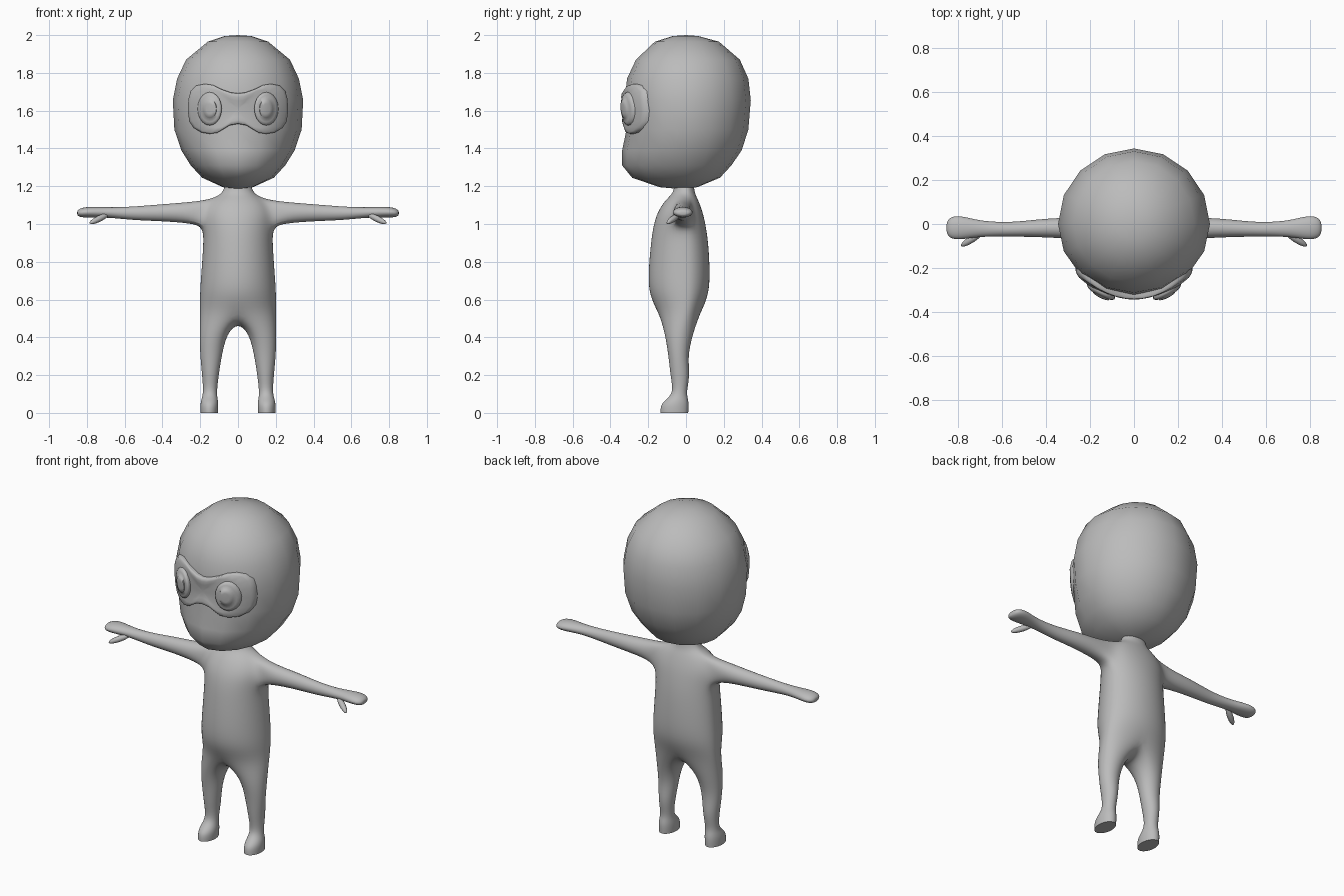
import bpy, bmesh, math
from mathutils import Vector

if "Cube" in bpy.data.objects:
    bpy.data.objects.remove(bpy.data.objects["Cube"])

GREY = bpy.data.materials.new("plain_grey")
GREY.diffuse_color = (0.5, 0.5, 0.5, 1)
GREY.use_nodes = True
GREY.node_tree.nodes["Principled BSDF"].inputs["Base Color"].default_value = GREY.diffuse_color


def finish(name, bm, mirror=False, subdiv=0, angle=1.3):
    """Turn a bmesh into a smooth-shaded object."""
    bmesh.ops.recalc_face_normals(bm, faces=bm.faces)
    me = bpy.data.meshes.new(name)
    bm.to_mesh(me)
    bm.free()
    ob = bpy.data.objects.new(name, me)
    bpy.context.collection.objects.link(ob)
    me.materials.append(GREY)
    bpy.ops.object.select_all(action='DESELECT')
    ob.select_set(True)
    bpy.context.view_layer.objects.active = ob
    bpy.ops.object.shade_smooth_by_angle(angle=angle)
    if mirror:
        m = ob.modifiers.new("mirror", 'MIRROR')
        m.use_clip = True
    if subdiv:
        s = ob.modifiers.new("round", 'SUBSURF')
        s.levels = s.render_levels = subdiv
    return ob


def add_ring(bm, pts):
    return [bm.verts.new(p) for p in pts]


def bridge(bm, a, b):
    n = len(a)
    for i in range(n):
        j = (i + 1) % n
        bm.faces.new((a[i], a[j], b[j], b[i]))


def fan(bm, ring, tip):
    v = bm.verts.new(tip)
    for i in range(len(ring)):
        bm.faces.new((ring[i], ring[(i + 1) % len(ring)], v))


def oval(hw, yf, yb, z, a):
    """Point on an oval with its own front and back depth."""
    s = math.sin(a)
    return (hw * math.cos(a), (yb if s > 0 else -yf) * s, z)


# Head: z, half width, front y, back y
HEAD = [(1.995, .07, -.07, .065), (1.965, .16, -.165, .175), (1.87, .275, -.265, .285),
        (1.77, .322, -.312, .33), (1.655, .345, -.325, .343), (1.5, .337, -.315, .33),
        (1.39, .3, -.338, .295), (1.31, .25, -.338, .24), (1.245, .19, -.285, .18),
        (1.195, .08, -.14, .06)]
bm = bmesh.new()
rings = [add_ring(bm, [oval(w, f, b, z, math.tau * i / 16) for i in range(16)])
         for z, w, f, b in HEAD]
for a, b in zip(rings, rings[1:]):
    bridge(bm, a, b)
fan(bm, rings[0], (0, 0, 2))
fan(bm, rings[-1], (0, -.03, 1.185))
finish("head", bm)


def face_y(x, z):
    """Front surface of the head at x, z."""
    for (z1, w1, f1, _), (z0, w0, f0, _) in zip(HEAD, HEAD[1:]):
        if z0 <= z <= z1:
            t = (z - z0) / (z1 - z0)
            w, f = w0 + t * (w1 - w0), f0 + t * (f1 - f0)
            return f * math.sqrt(max(0, 1 - (x / w) ** 2))


def plate(name, outline, centre, layers, mirror):
    """Raised plate that follows the face; layers are (scale, height)."""
    bm = bmesh.new()
    cx, cz = centre

    def on_face(x, z, k, h):
        px, pz = cx + (x - cx) * k, cz + (z - cz) * k
        return (px, face_y(px, pz) - h, pz)
    rs = [add_ring(bm, [on_face(x, z, k, h) for x, z in outline]) for k, h in layers]
    for a, b in zip(rs, rs[1:]):
        bridge(bm, a, b)
    fan(bm, rs[-1], on_face(cx, cz, 0, layers[-1][1]))
    finish(name, bm, mirror)


# Eye mask
half = [(.04, 1.697), (.09, 1.715), (.13, 1.735), (.175, 1.742), (.22, 1.733), (.25, 1.705),
        (.263, 1.66), (.266, 1.6), (.258, 1.545), (.235, 1.51), (.195, 1.485), (.15, 1.477),
        (.11, 1.483), (.08, 1.5), (.045, 1.522)]
mask = [(0, 1.692)] + half + [(0, 1.53)] + [(-x, z) for x, z in reversed(half)]
plate("eye_mask", mask, (0, 1.61),
      [(1, -.015), (1, .006), (.985, .015), (.95, .02), (.75, .02), (.5, .016), (.25, .012)], False)

# Round lenses, stepped towards the middle
lens = [(.15 + .064 * math.cos(math.tau * i / 20), 1.61 + .088 * math.sin(math.tau * i / 20))
        for i in range(20)]
plate("eye_lens", lens, (.15, 1.61),
      [(1, .0), (1, .024), (.94, .032), (.8, .036), (.58, .037), (.55, .043), (.3, .046)], True)

# Body half: torso rings z, half width, front y, back y
TORSO = [(1.215, .068, -.06, .04), (1.16, .082, -.07, .048), (1.13, .15, -.11, .065),
         (1.06, .195, -.157, .092), (.985, .188, -.178, .108), (.9, .187, -.19, .121),
         (.75, .198, -.204, .13), (.63, .207, -.202, .125), (.54, .205, -.155, .085)]
bm = bmesh.new()
torso = [add_ring(bm, [oval(w, f, b, z, math.pi * (i / 8 - .5)) for i in range(9)])
         for z, w, f, b in TORSO]
for r in range(len(torso) - 1):
    for c in range(8):
        if r in (2, 3) and c in (3, 4):
            continue                      # opening for the arm
        bm.faces.new((torso[r][c], torso[r][c + 1], torso[r + 1][c + 1], torso[r + 1][c]))
for r in torso:
    r[0].co.x = r[8].co.x = 0

# Arm and hand: x, centre y, y radius, centre z, z radius
ARM = [(.25, -.02, .05, 1.06, .056), (.4, -.017, .043, 1.06, .045), (.55, -.025, .032, 1.056, .036),
       (.66, -.023, .034, 1.06, .028), (.72, -.02, .04, 1.062, .028), (.79, -.017, .055, 1.063, .029),
       (.832, -.017, .05, 1.06, .025), (.85, -.017, .03, 1.058, .014)]
prev = [torso[r][c] for r, c in ((2, 3), (2, 4), (2, 5), (3, 5), (4, 5), (4, 4), (4, 3), (3, 3))]
for x, cy, ry, cz, rz in ARM:
    ang = [math.radians(135 - 45 * i) for i in range(8)]
    cur = add_ring(bm, [(x, cy + 1.1 * ry * math.cos(a), cz + 1.1 * rz * math.sin(a)) for a in ang])
    bridge(bm, prev, cur)
    prev = cur
fan(bm, prev, (.852, -.017, 1.058))

# Leg and foot: z, inner x, outer x, front y, back y
LEG = [(.42, .06, .204, -.112, .037), (.3, .087, .2, -.092, .008), (.2, .102, .19, -.083, .022),
       (.11, .113, .183, -.066, .002), (.075, .108, .193, -.1, .01), (.045, .103, .2, -.135, .015),
       (0, .106, .198, -.135, .012)]
prev = torso[-1] + add_ring(bm, [(0, .02, .49), (0, -.035, .475), (0, -.09, .49)])
for z, xi, xo, yf, yb in LEG:
    ang = [math.radians(-120 + 30 * i) for i in range(12)]
    cur = add_ring(bm, [((xi + xo) / 2 + (xo - xi) / 2 * 1.04 * math.cos(a),
                         (yf + yb) / 2 + (yb - yf) / 2 * 1.04 * math.sin(a), z) for a in ang])
    bridge(bm, prev, cur)
    prev = cur
sole = bm.faces.new(prev)
crease = bm.edges.layers.float.new("crease_edge")
for e in sole.edges:
    e[crease] = 1
finish("body", bm, mirror=True, subdiv=2)

# Thumb
bm = bmesh.new()
bmesh.ops.create_uvsphere(bm, u_segments=10, v_segments=8, radius=1)
a, b = Vector((.685, -.035, 1.052)), Vector((.785, -.1, 1.004))
turn = (b - a).to_track_quat('Z', 'Y')
for v in bm.verts:
    v.co = (a + b) / 2 + turn @ Vector((v.co.x * .017, v.co.y * .017, v.co.z * (b - a).length / 2))
finish("thumb", bm, mirror=True)
